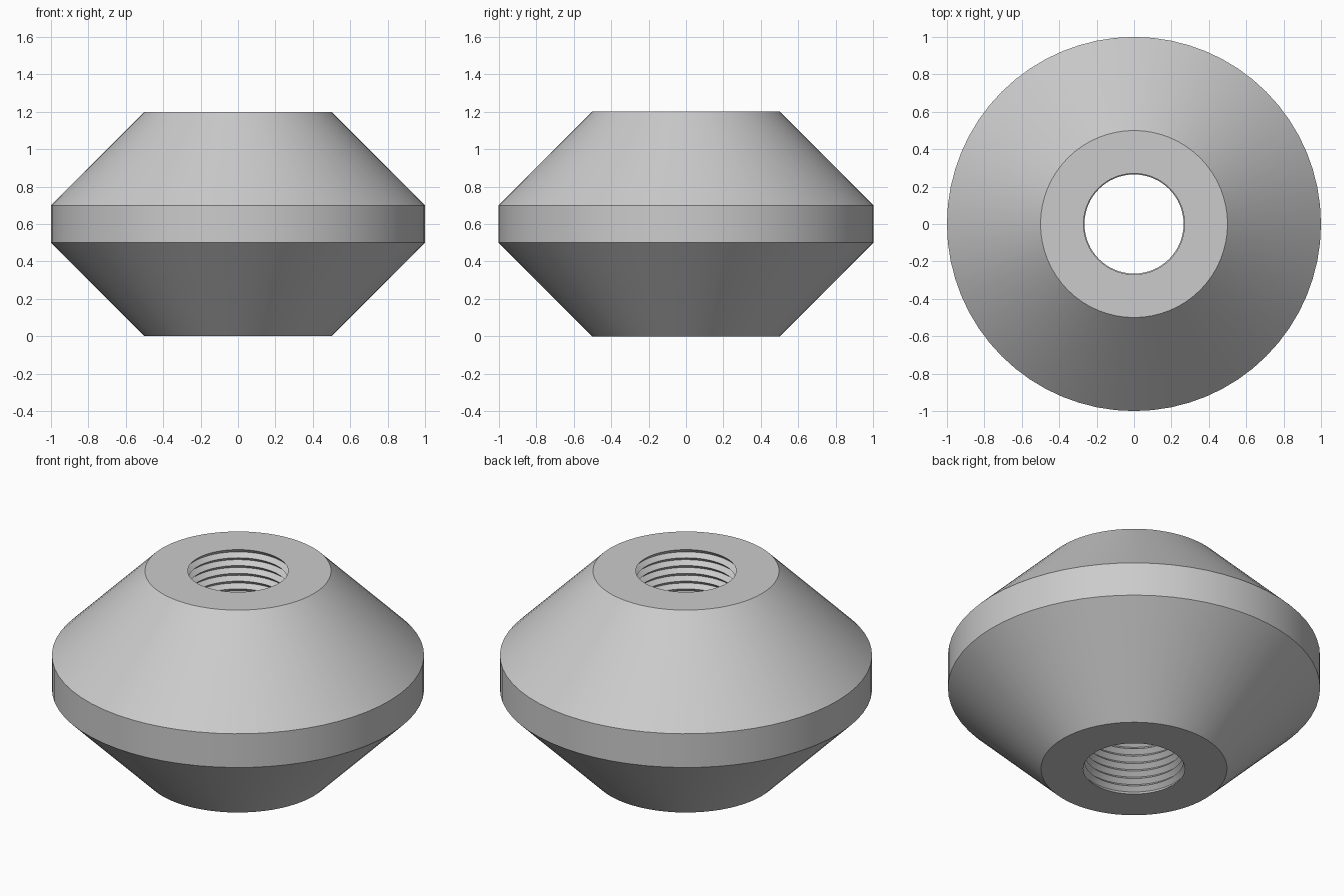
import bpy, bmesh, math
from mathutils import Vector

cube = bpy.data.objects.get("Cube")
if cube:
    bpy.data.objects.remove(cube, do_unlink=True)

HEIGHT = 1.2
SIDES = 64
TURNS = 26

grey = bpy.data.materials.new("plain grey")
grey.use_nodes = True
colour = (0.6, 0.6, 0.6, 1)
grey.diffuse_color = colour
grey.node_tree.nodes["Principled BSDF"].inputs["Base Color"].default_value = colour


def lathe(name, profile, material):
    """Revolve a closed (radius, height) outline around z."""
    bm = bmesh.new()
    verts = [bm.verts.new((r, 0, z)) for r, z in profile]
    edges = [bm.edges.new((v, verts[i - 1])) for i, v in enumerate(verts)]
    bmesh.ops.spin(bm, geom=verts + edges, cent=(0, 0, 0), axis=(0, 0, 1),
                   angle=math.tau, steps=SIDES, use_merge=True)
    bmesh.ops.remove_doubles(bm, verts=bm.verts, dist=0.0005)
    bmesh.ops.recalc_face_normals(bm, faces=bm.faces)
    mesh = bpy.data.meshes.new(name)
    bm.to_mesh(mesh)
    bm.free()
    mesh.materials.append(material)
    obj = bpy.data.objects.new(name, mesh)
    bpy.context.collection.objects.link(obj)
    bpy.ops.object.select_all(action='DESELECT')
    obj.select_set(True)
    bpy.context.view_layer.objects.active = obj
    bpy.ops.object.shade_smooth_by_angle(angle=math.radians(25))
    return obj


# Double cone with a straight rim band
outside = [(0.5, 0), (1, 0.5), (1, 0.7), (0.5, HEIGHT)]

# V-shaped thread down the bore, from the top to the bottom
steps = TURNS * 2
thread = [(0.29 if i % 2 else 0.265, HEIGHT * (1 - i / steps))
          for i in range(steps + 1)]
thread[0] = (0.27, HEIGHT)
thread[-1] = (0.273, 0)

lathe("threaded_double_cone", outside + thread, grey)
